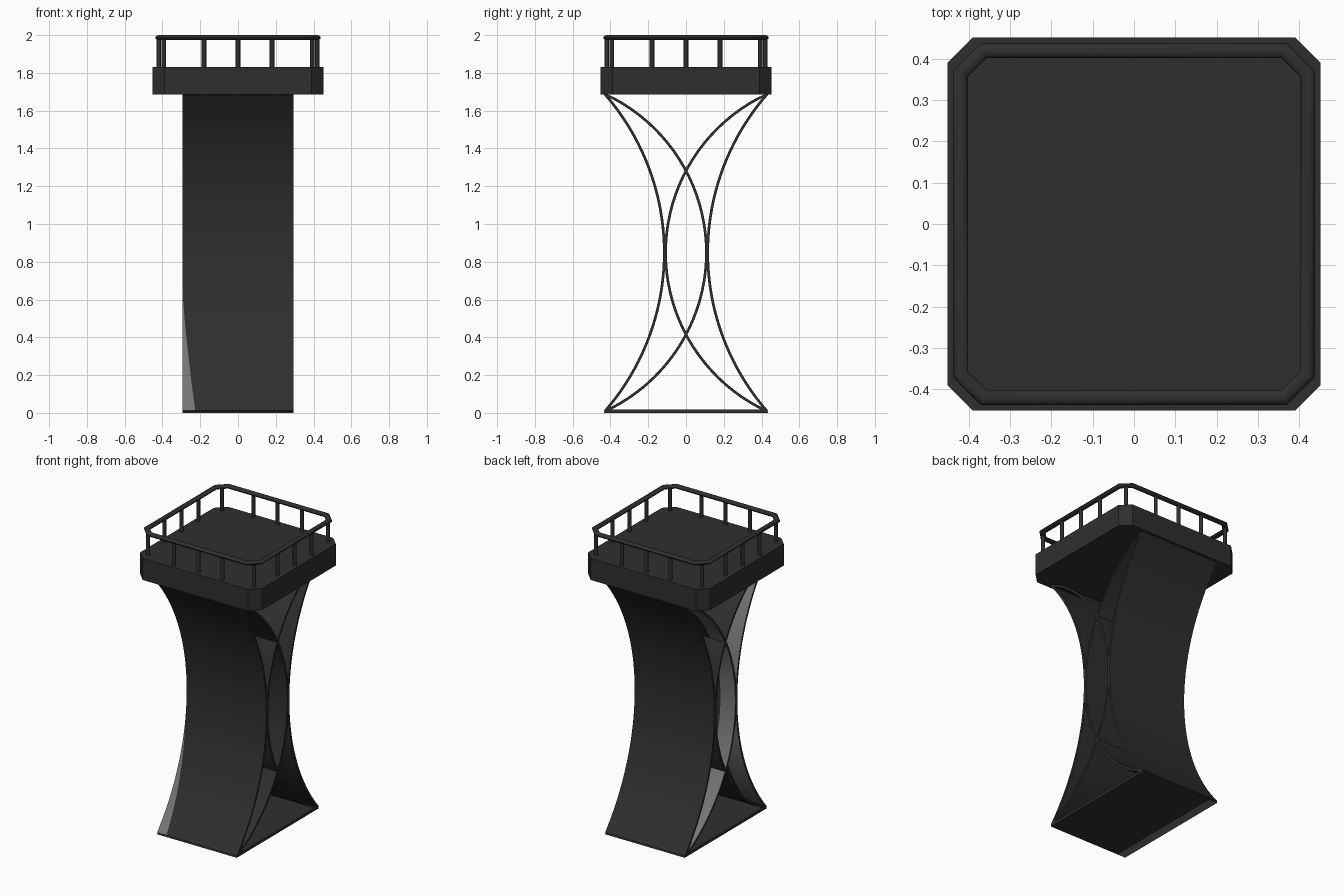
import bpy, bmesh, math

if "Cube" in bpy.data.objects:
    bpy.data.objects.remove(bpy.data.objects["Cube"])


def material(name, v):
    m = bpy.data.materials.new(name)
    m.diffuse_color = (v, v, v, 1)
    m.use_nodes = True
    m.node_tree.nodes["Principled BSDF"].inputs["Base Color"].default_value = m.diffuse_color
    return m


DARK = material("charcoal", 0.028)
GREY = material("worn grey", 0.18)


def finish(name, bm, smooth=False):
    bmesh.ops.recalc_face_normals(bm, faces=bm.faces)
    me = bpy.data.meshes.new(name)
    bm.to_mesh(me)
    bm.free()
    me.materials.append(DARK)
    me.materials.append(GREY)
    ob = bpy.data.objects.new(name, me)
    bpy.context.collection.objects.link(ob)
    if smooth:
        bpy.ops.object.select_all(action='DESELECT')
        ob.select_set(True)
        bpy.context.view_layer.objects.active = ob
        bpy.ops.object.shade_smooth_by_angle(angle=math.radians(40))
    return ob


def octagon(h, c):
    # square outline with cut corners
    return [(h, -h + c), (h, h - c), (h - c, h), (-h + c, h),
            (-h, h - c), (-h, -h + c), (-h + c, -h), (h - c, -h)]


def bridge(bm, a, b):
    n = len(a)
    for i in range(n):
        bm.faces.new((a[i], a[(i + 1) % n], b[(i + 1) % n], b[i]))


HALF = 0.295
Z0, Z1 = 0.008, 1.688
THICK = 0.014


def curved_sheet(name, end, apex, plus_patch=0, wedge=False):
    # thin sheet following a circular arc from floor to platform
    half = (Z1 - Z0) / 2
    mid = (Z1 + Z0) / 2
    sag = abs(end - apex)
    sign = 1 if end > apex else -1
    rad = (half ** 2 + sag ** 2) / (2 * sag)
    amax = math.asin(half / rad)
    bm = bmesh.new()
    n = 40
    rows = []
    for i in range(n + 1):
        a = -amax + 2 * amax * i / n
        row = []
        for side in (-1, 1):              # -y side, +y side
            r = rad - sign * side * THICK / 2
            y = apex + sign * (rad - r * math.cos(a)) - sign * (rad - rad)
            z = min(max(mid + r * math.sin(a), 0), 1.69)
            split = 0.12
            if side < 0 and wedge:
                split = max(0.003, 0.07 * max(0, 1 - z / 0.68) ** 1.3)
            if side > 0 and plus_patch:
                split = plus_patch
            row.append([bm.verts.new((x, y, z)) for x in (-HALF, -HALF + split, HALF)])
        rows.append(row)
    for i in range(n):
        p, q = rows[i], rows[i + 1]
        for s in (0, 1):
            for k in (0, 1):
                f = bm.faces.new((p[s][k], p[s][k + 1], q[s][k + 1], q[s][k]))
                if k == 0:
                    if s == 1 and plus_patch:
                        f.material_index = 1
                    if s == 0 and wedge and i / n < 0.38:
                        f.material_index = 1
        for k in (0, 2):
            bm.faces.new((p[0][k], q[0][k], q[1][k], p[1][k]))
    for r in (rows[0], rows[-1]):
        bm.faces.new(r[0] + r[1][::-1])
    return finish(name, bm, True)


# four crossing curved support sheets
curved_sheet("front_outer_sheet", -0.43, -0.115, 0.13, True)
curved_sheet("back_outer_sheet", 0.43, 0.115)
curved_sheet("front_inner_sheet", 0.43, -0.108, 0.11)
curved_sheet("back_inner_sheet", -0.43, 0.108)

# floor plate, with worn strip along the left edge of its underside
bm = bmesh.new()
rings = []
for x in (-HALF, -HALF + 0.06, HALF):
    rings.append([bm.verts.new((x, y, z)) for y, z in
                  ((-0.435, 0), (0.435, 0), (0.425, 0.017), (-0.425, 0.017))])
for a, b in zip(rings, rings[1:]):
    bridge(bm, a, b)
bm.faces.new(rings[0])
bm.faces.new(rings[-1])
for f in bm.faces:
    c = f.calc_center_median()
    if c.z < 0.001 and c.x < -0.2:
        f.material_index = 1
finish("floor_plate", bm)

# platform slab with cut corners
bm = bmesh.new()
lo, hi = [[bm.verts.new((x, y, z)) for x, y in octagon(0.452, 0.062)] for z in (1.685, 1.83)]
bridge(bm, lo, hi)
bm.faces.new(lo)
bm.faces.new(hi)
finish("platform", bm)

# hand rail: rounded section swept round the cut-corner outline
RAIL, CUT = 0.42, 0.056
bm = bmesh.new()
loops = []
for i in range(12):
    t = math.tau * i / 12
    d = 0.018 * math.cos(t)
    z = 1.987 + 0.013 * math.sin(t)
    loops.append([bm.verts.new((x, y, z)) for x, y in octagon(RAIL + d, CUT + 0.586 * d)])
for i in range(12):
    bridge(bm, loops[i], loops[(i + 1) % 12])
finish("hand_rail", bm, True)


# rail posts: three on each side and one on each corner
def post(name, x, y):
    bm = bmesh.new()
    bmesh.ops.create_cone(bm, cap_ends=True, segments=12, radius1=0.012, radius2=0.012, depth=0.16)
    bmesh.ops.translate(bm, verts=bm.verts, vec=(x, y, 1.905))
    finish(name, bm, True)


corner = RAIL - CUT / 2
for s in range(4):
    c, n = round(math.cos(s * math.pi / 2)), round(math.sin(s * math.pi / 2))
    for j, (u, v) in enumerate(((-0.18, RAIL), (0, RAIL), (0.18, RAIL), (corner, corner))):
        post(f"rail_post_{s}_{j}", c * u - n * v, n * u + c * v)
